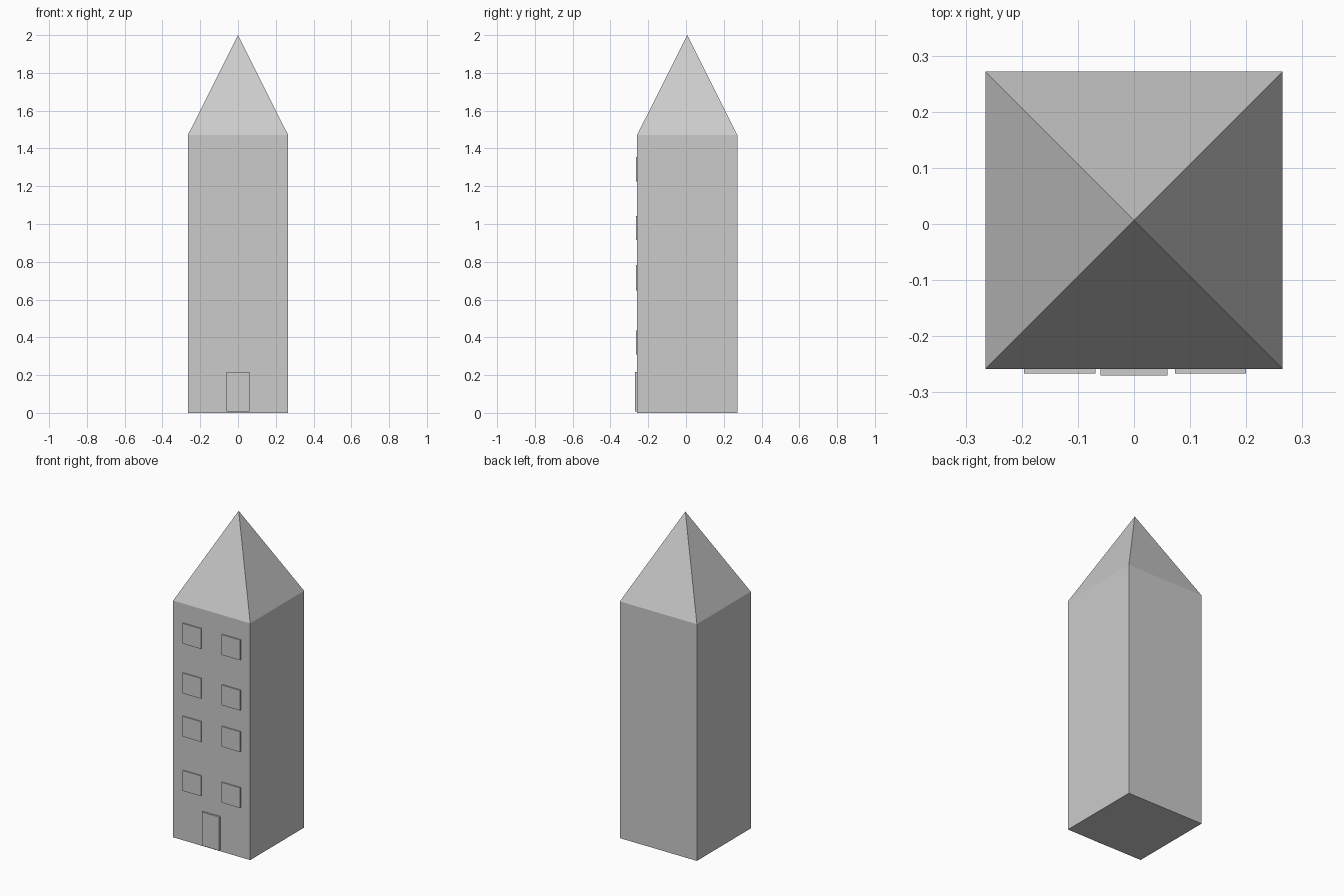
import bpy
import math

if "Cube" in bpy.data.objects:
    bpy.data.objects.remove(bpy.data.objects["Cube"])

CY = 0.0065          # tower centre, shifted back by the front details
HALF = 0.265         # half width of the tower
EAVES = 1.472
FRONT = CY - HALF


def box(name, x, y, z):
    """Box from (min, max) ranges on each axis."""
    bpy.ops.mesh.primitive_cube_add(
        size=1, location=[(a + b) / 2 for a, b in (x, y, z)])
    ob = bpy.context.object
    ob.name = name
    ob.scale = [b - a for a, b in (x, y, z)]
    bpy.ops.object.transform_apply(location=False, rotation=False, scale=True)
    return ob


# Tower body
box("tower_body", (-HALF, HALF), (FRONT, CY + HALF), (0, EAVES))

# Pyramid roof
bpy.ops.mesh.primitive_cone_add(
    vertices=4, radius1=HALF * math.sqrt(2), radius2=0, depth=2 - EAVES,
    location=(0, CY, (2 + EAVES) / 2), rotation=(0, 0, math.pi / 4))
bpy.context.object.name = "roof"
bpy.ops.object.transform_apply(location=False, rotation=True, scale=False)

# Door panel
box("door", (-0.06, 0.06), (-0.27, FRONT + 0.01), (0.008, 0.217))

# Window panels: bottom heights of the left and right window on each floor
floors = [(0.311, 0.309), (0.648, 0.657), (0.917, 0.915), (1.226, 1.228)]
for i, (left, right) in enumerate(floors, 1):
    for side, x0, z in (("left", -0.196, left), ("right", 0.073, right)):
        box(f"window_{side}_{i}", (x0, x0 + 0.127),
            (-0.266, FRONT + 0.01), (z, z + 0.126))
